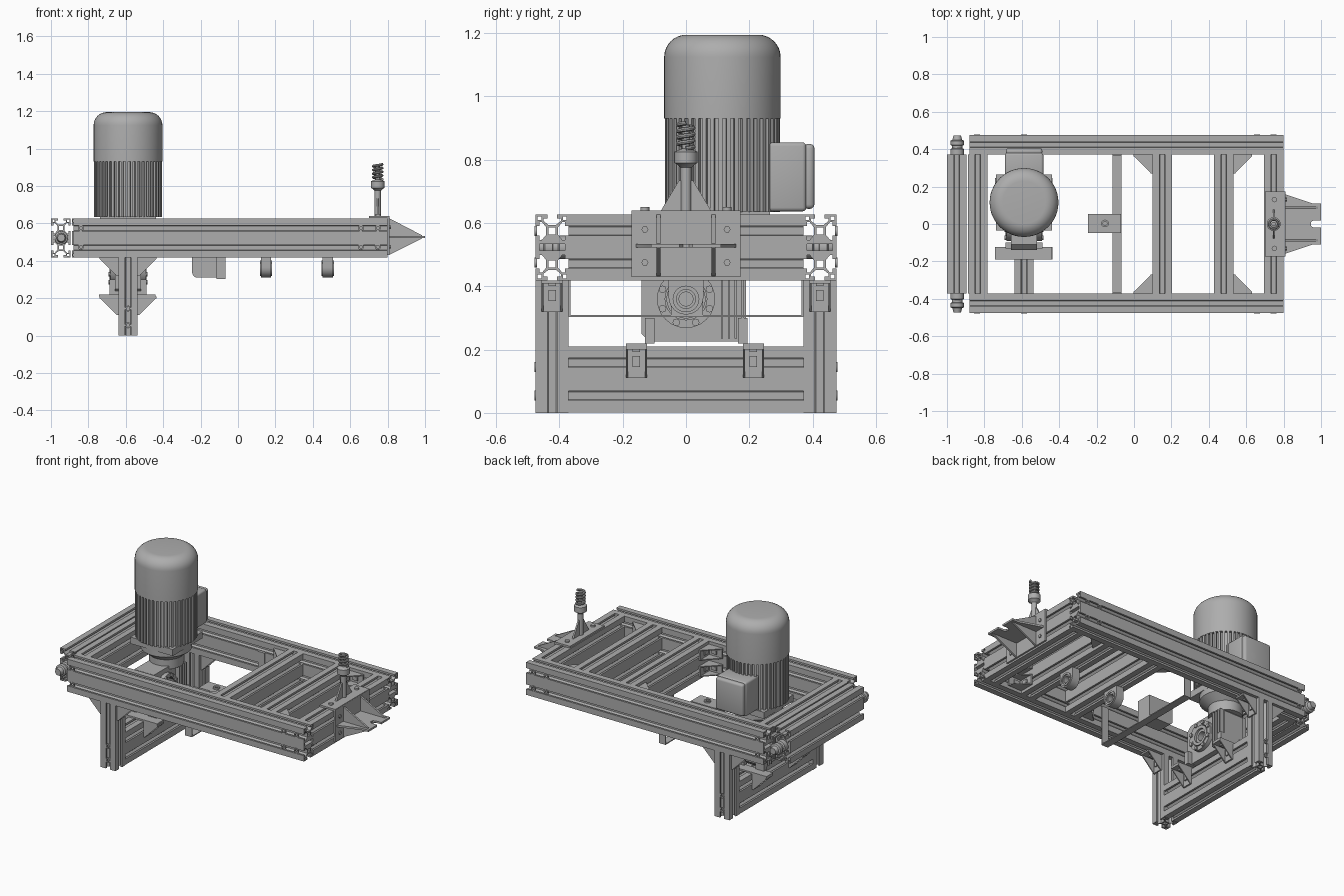
import bpy, bmesh, math
from mathutils import Matrix, Vector

if "Cube" in bpy.data.objects:
    bpy.data.objects.remove(bpy.data.objects["Cube"])

GREY = bpy.data.materials.new("machine grey")
GREY.use_nodes = True
GREY.diffuse_color = (0.42, 0.42, 0.42, 1)
GREY.node_tree.nodes["Principled BSDF"].inputs["Base Color"].default_value = (0.42, 0.42, 0.42, 1)

# Local z turned to run along x or y; local y then points up
ALONG_X = Matrix(((0, 0, 1), (1, 0, 0), (0, 1, 0))).to_4x4()
ALONG_Y = Matrix(((-1, 0, 0), (0, 0, 1), (0, 1, 0))).to_4x4()
UP = Matrix.Identity(4)
CELL = 0.104


def finish(name, bm, matrix=UP):
    bmesh.ops.remove_doubles(bm, verts=bm.verts, dist=1e-5)
    bmesh.ops.recalc_face_normals(bm, faces=bm.faces)
    me = bpy.data.meshes.new(name)
    bm.to_mesh(me)
    bm.free()
    me.materials.append(GREY)
    me.shade_smooth()
    me.set_sharp_from_angle(angle=math.radians(32))
    ob = bpy.data.objects.new(name, me)
    bpy.context.collection.objects.link(ob)
    ob.matrix_world = matrix
    return ob


def curve_part(name, loops, matrix, cyclic=True, **settings):
    cu = bpy.data.curves.new(name + " curve", 'CURVE')
    for key, value in settings.items():
        setattr(cu, key, value)
    for loop in loops:
        sp = cu.splines.new('POLY')
        sp.points.add(len(loop) - 1)
        for p, co in zip(sp.points, loop):
            p.co = (*co, 1) if len(co) == 3 else (*co, 0, 1)
        sp.use_cyclic_u = cyclic
    tmp = bpy.data.objects.new(name + " curve", cu)
    bpy.context.collection.objects.link(tmp)
    dg = bpy.context.evaluated_depsgraph_get()
    me = bpy.data.meshes.new_from_object(tmp.evaluated_get(dg))
    bm = bmesh.new()
    bm.from_mesh(me)
    bpy.data.objects.remove(tmp)
    bpy.data.curves.remove(cu)
    bpy.data.meshes.remove(me)
    return finish(name, bm, matrix)


def prism(name, loops, length, at=(0, 0, 0), turn=UP):
    return curve_part(name, loops, Matrix.Translation(at) @ turn,
                      dimensions='2D', fill_mode='BOTH', extrude=length / 2)


def box(name, lo, hi, bevel=0, matrix=UP):
    bm = bmesh.new()
    bmesh.ops.create_cube(bm, size=1)
    for v in bm.verts:
        v.co = [(a + b) / 2 + (b - a) * c for a, b, c in zip(lo, hi, v.co)]
    if bevel:
        bmesh.ops.bevel(bm, geom=bm.edges[:], offset=bevel, segments=3, profile=0.5, affect='EDGES')
    return finish(name, bm, matrix)


def lathe(name, profile, at=(0, 0, 0), turn=UP, steps=24):
    bm = bmesh.new()
    vs = [bm.verts.new((r, 0, z)) for r, z in profile]
    es = [bm.edges.new(pair) for pair in zip(vs, vs[1:])]
    bmesh.ops.spin(bm, geom=vs + es, cent=(0, 0, 0), axis=(0, 0, 1),
                   angle=math.tau, steps=steps, use_merge=False)
    return finish(name, bm, Matrix.Translation(at) @ turn)


def circle(r, cx=0, cy=0, n=24, start=0, sweep=math.tau):
    return [(cx + r * math.cos(start + sweep * i / n), cy + r * math.sin(start + sweep * i / n)) for i in range(n)]


def rect(w, h, cx=0, cy=0):
    return [(cx - w, cy - h), (cx + w, cy - h), (cx + w, cy + h), (cx - w, cy + h)]


def slotted_section(rows):
    """Slotted extrusion outline, one cell wide and `rows` cells high, with bores."""
    half = [(-.015, 0), (-.015, .012), (-.028, .012), (-.028, .02), (-.012, .033)]
    slot = half + [(-s, d) for s, d in reversed(half)]
    w, h = CELL / 2, CELL * rows / 2
    mids = [CELL * (i - (rows - 1) / 2) for i in range(rows)]
    outer = [(-w, -h)] + [(s, d - h) for s, d in slot]
    outer += [(w, -h)] + [(w - d, m + s) for m in mids for s, d in slot]
    outer += [(w, h)] + [(-s, h - d) for s, d in slot]
    outer += [(-w, h)] + [(d - w, m - s) for m in reversed(mids) for s, d in slot]
    bores = [rect(.011, .011, 0, m) for m in mids]
    bores += [rect(.006, .006, sx * (w - .012), sy * (h - .012)) for sx in (-1, 1) for sy in (-1, 1)]
    if rows == 2:
        bores.append(rect(.04, .01))
    return [outer] + bores


def washer(name, at, turn):
    prism(name, [circle(.016, n=12), circle(.008, n=12)], .008, at, turn)


def gusset(name, corner, a, b):
    """Angle bracket: two arms along a and b, closed by triangular cheeks."""
    a, b = Vector(a), Vector(b)
    m = Matrix.Translation(corner) @ Matrix((a, b, a.cross(b))).transposed().to_4x4()
    box(name + " arm", (0, 0, -.033), (.1, .01, .033), matrix=m)
    box(name + " arm", (0, 0, -.033), (.01, .1, .033), matrix=m)
    box(name + " bolt", (.03, .01, -.012), (.065, .018, .012), matrix=m)
    box(name + " bolt", (.01, .03, -.012), (.018, .065, .012), matrix=m)
    for z in (-.03, .03):
        curve_part(name + " cheek", [[(0, 0), (.1, 0), (.1, .008), (.008, .1), (0, .1)]],
                   m @ Matrix.Translation((0, 0, z)), dimensions='2D', fill_mode='BOTH', extrude=.003)


# Frame: rails, crossbeams, legs
TALL, SQUARE = slotted_section(2), slotted_section(1)
MX, MY, MID = -.588, .115, .523
for s in (-1, 1):
    prism("side rail", TALL, 1.68, (-.04, s * .423, MID), ALONG_X)
    prism("leg", SQUARE, .419, (MX, s * .423, .2095))
    for z in (.475, .575):
        for x in (-.84, .657, .747):
            washer("rail washer", (x, s * .475, z), ALONG_Y)
    for z in (.055, .145):
        washer("leg washer", (MX, s * .475, z), ALONG_Y)
for name, x in (("rear beam", -.947), ("inner rear beam", -.835), ("middle beam", .15),
                ("front middle beam", .48), ("front beam", .748)):
    prism(name, TALL, .742, (x, 0, MID), ALONG_Y)
prism("lower beam", TALL, .742, (MX, 0, .106), ALONG_Y)

# Brackets
for s in (-1, 1):
    for z in (.471, .575):
        gusset("middle gusset", (.098, s * .371, z), (-1, 0, 0), (0, -s, 0))
        gusset("front gusset", (.532, s * .371, z), (1, 0, 0), (0, -s, 0))
    for y in (-.423, .423):
        gusset("leg gusset", (MX + s * .052, y, .419), (s, 0, 0), (0, 0, -1))
    for y in (-.157, .213):
        gusset("gearbox gusset", (MX + s * .052, y, .21), (s, 0, 0), (0, 0, -1))
for y in (-.157, .213):
    box("gearbox support", (-.743, y - .033, .21), (-.44, y + .033, .22))

# End glands on the rear beam
for s in (-1, 1):
    lathe("end gland", [(0, s * .36), (.037, s * .36), (.037, s * .4), (.028, s * .405), (.028, s * .42),
                        (.036, s * .422), (.036, s * .445), (.026, s * .45), (.02, s * .473), (0, s * .473)],
          (-.945, 0, MID), ALONG_Y, 12)

# Gearbox with hollow output shaft
AXIS = .36
housing = [(-.14, .25), (-.115, .225), (.165, .225), (.19, .25), (.19, .45), (.165, .48), (-.11, .48), (-.14, .45)]
prism("gearbox housing", [housing, circle(.055, 0, AXIS)], .14, (MX, 0, 0), ALONG_X)
prism("output shaft", [circle(.056), circle(.028)], .17, (MX, 0, AXIS), ALONG_X)
for s in (-1, 1):
    prism("output flange", [circle(.092), circle(.066)], .03, (MX + s * .08, 0, AXIS), ALONG_X)
    prism("bearing ring", [circle(.062), circle(.044)], .02, (MX + s * .088, 0, AXIS), ALONG_X)
    for i in range(8):
        t = math.tau * (i + .5) / 8
        prism("flange bolt", [circle(.012, n=8)], .02,
              (MX + s * .095, .08 * math.cos(t), AXIS + .08 * math.sin(t)), ALONG_X)
    for i in range(4):
        y = .11 + i * .022
        box("housing rib", (MX + s * .082 - .015, y, .235), (MX + s * .082 + .015, y + .007, .46))
    for y in (-.13, .165):
        box("gearbox foot", (MX + s * .07 - .03, y, .22), (MX + s * .07 + .03, y + .03, .30))

# Motor
lathe("motor adapter", [(0, .46), (.1, .46), (.1, .52), (.15, .56), (.15, .6), (0, .6)], (MX, MY, 0), steps=32)
box("motor flange", (MX - .15, MY - .15, .595), (MX + .15, MY + .15, .637))
FINS = 44
fin_outline = []
for i in range(FINS):
    for k, r in ((0, .166), (.5, .166), (.5, .182), (1, .182)):
        t = math.tau * (i + k) / FINS
        fin_outline.append((r * math.cos(t), r * math.sin(t)))
prism("motor fins", [fin_outline], .3, (MX, MY, .785))
dome = [(.114 + r, 1.125 + z) for r, z in circle(.07, n=8, sweep=math.pi / 2)]
lathe("fan cowl", [(0, .93), (.184, .93)] + dome + [(.114, 1.195), (0, 1.195)], (MX, MY, 0), steps=48)
box("terminal box", (-.69, .24, .637), (-.485, .38, .855), .012)
box("terminal cover", (-.685, .37, .645), (-.49, .406, .85), .014)

# Ring guides under the crossbeams
for x in (.15, .48):
    outline = [(.055, .421), (-.055, .421)] + circle(.055, 0, .366, 16, math.pi, math.pi) + [(.055, .366)]
    prism("ring guide", [outline, circle(.022, 0, .36)], .054, (x, 0, 0), ALONG_X)
    prism("ring guide collar", [circle(.042), circle(.03)], .066, (x, 0, AXIS), ALONG_X)

# Hanging strap and sensor block
box("strap base", (-.115, -.371, .303), (-.067, .371, .309))
for s in (-1, 1):
    box("strap side", (-.115, s * .368 - .003, .303), (-.067, s * .368 + .003, .56))
block = [(.07, .31), (.07, .45), (.245, .45)] + [(.215 + x, .34 + z) for x, z in circle(.03, n=8, sweep=-math.pi / 2)]
prism("sensor block", [block + [(.215, .31)]], .1, (0, .003, 0), ALONG_Y)
prism("sensor socket", [circle(.02), circle(.011)], .012, (-.155, .003, .454))

# Front fork
box("fork back plate", (.8, -.173, .43), (.811, .173, .637))
box("fork top plate", (.7, -.173, .628), (.81, .173, .64))
side = [(.805, .16), (.955, .11), (1, .11), (1, .02), (.96, .02), (.945, .01)]
prism("fork plate", [side + [(x, -y) for x, y in reversed(side)]], .012, (0, 0, .528))
for s in (-1, 1):
    prism("fork rib", [[(-.81, .627), (-.985, .536), (-.985, .52), (-.81, .432)]], .012, (0, s * .087, 0), ALONG_Y)
    for z in (.475, .58):
        prism("fork bolt", [circle(.011, n=6)], .01, (.813, s * .13, z), ALONG_X)
    lathe("top plate bolt", [(0, .638), (.014, .638), (.014, .65), (0, .65)], (.75, s * .13, 0), steps=12)

# Mast with spring
prism("mast rib", [[(-.08, .638), (.08, .638), (.022, .735), (-.022, .735)]], .01, (.747, 0, 0), ALONG_X)
lathe("mast", [(0, .638), (.017, .638), (.017, .775), (.028, .785), (.037, .79), (.037, .825), (.026, .83),
               (.012, .835), (.012, .91), (0, .91)], (.747, 0, 0))
coil = []
for i in range(97):
    t = i / 24
    coil.append((.024 * math.cos(math.tau * t), .024 * math.sin(math.tau * t), .836 + .02 * t))
curve_part("spring", [coil], Matrix.Translation((.747, 0, 0)), cyclic=False,
           dimensions='3D', bevel_depth=.007, bevel_resolution=2, use_fill_caps=True)
